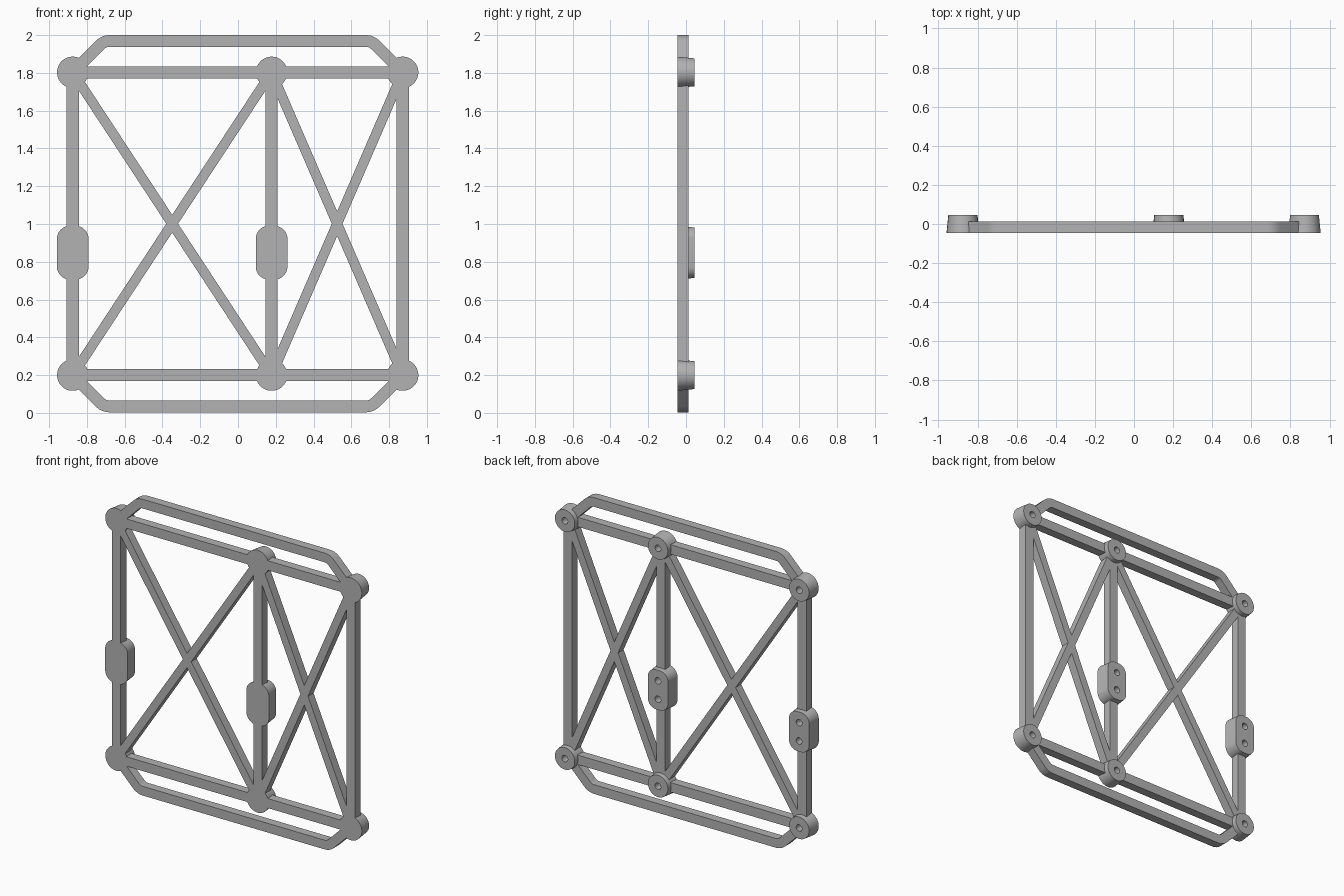
import bpy
import bmesh
import math
from mathutils import Vector

if "Cube" in bpy.data.objects:
    bpy.data.objects.remove(bpy.data.objects["Cube"], do_unlink=True)

FRONT, BAR_BACK, BOSS_BACK = -0.045, 0.014, 0.045
COLUMNS = {"right": -0.875, "middle": 0.178, "left": 0.872}
LOW, HIGH = 0.2, 1.803
PAD_Z = 0.848

grey = bpy.data.materials.new("plain grey")
grey.use_nodes = True
grey.diffuse_color = (0.45, 0.45, 0.45, 1)
grey.node_tree.nodes["Principled BSDF"].inputs["Base Color"].default_value = grey.diffuse_color


def prism(name, front, back, y0, y1):
    """Solid between a front outline and a back outline, both in x and z."""
    bm = bmesh.new()
    a = [bm.verts.new((p[0], y0, p[1])) for p in front]
    b = [bm.verts.new((p[0], y1, p[1])) for p in back]
    bm.faces.new(a)
    bm.faces.new(b[::-1])
    for i in range(len(a)):
        j = (i + 1) % len(a)
        bm.faces.new((a[i], b[i], b[j], a[j]))
    bmesh.ops.recalc_face_normals(bm, faces=bm.faces)
    mesh = bpy.data.meshes.new(name)
    bm.to_mesh(mesh)
    bm.free()
    mesh.materials.append(grey)
    obj = bpy.data.objects.new(name, mesh)
    bpy.context.collection.objects.link(obj)
    return obj


def smooth(obj):
    bpy.ops.object.select_all(action="DESELECT")
    obj.select_set(True)
    bpy.context.view_layer.objects.active = obj
    bpy.ops.object.shade_smooth_by_angle(angle=math.radians(35))


def rounded(x, z, w, h, r, n=10):
    """Outline of a rounded rectangle; a circle when w = h = 2r."""
    pts = []
    for q, (sx, sz) in enumerate(((1, 1), (-1, 1), (-1, -1), (1, -1))):
        cx, cz = x + sx * (w / 2 - r), z + sz * (h / 2 - r)
        for i in range(n):
            t = (q + (i + 0.5) / n) * math.pi / 2
            pts.append((cx + r * math.cos(t), cz + r * math.sin(t)))
    return pts


def mount(name, x, z, w, h, r, holes):
    """Tapered mount with blind screw holes in its back."""
    d = 0.009
    obj = prism(name, rounded(x, z, w, h, r),
                rounded(x, z, w - 2 * d, h - 2 * d, r - d), FRONT, BOSS_BACK)
    for dz in holes:
        circle = rounded(x, z + dz, 0.044, 0.044, 0.022, 5)
        cutter = prism("hole_cutter", circle, circle, -0.02, 0.1)
        cutter.hide_render = True
        mod = obj.modifiers.new("hole", "BOOLEAN")
        mod.object, mod.solver = cutter, "EXACT"
        bpy.context.view_layer.objects.active = obj
        bpy.ops.object.modifier_apply(modifier=mod.name)
        bpy.data.objects.remove(cutter, do_unlink=True)
    smooth(obj)


def bar(name, start, end, width, trim=0.045):
    """Straight bar that stops just inside the mounts at its ends."""
    a, b = Vector(start), Vector(end)
    u = (b - a).normalized()
    a, b = a + u * trim, b - u * trim
    s = Vector((-u.y, u.x)) * width / 2
    outline = [a + s, b + s, b - s, a - s]
    prism(name, outline, outline, FRONT, BAR_BACK)


def handle(name, z_boss, side):
    """Bent rail outside the frame, with rounded corners."""
    z_rail, r, bend = z_boss + side * 0.166, 0.07, math.pi / 4
    outer, inner = [], []
    for sx in (-1, 1):
        end_x = COLUMNS["right"] if sx < 0 else COLUMNS["left"]
        corner = end_x - sx * 0.166
        cut = r * math.tan(bend / 2)
        arc = []
        for i in range(7):
            t = bend * i / 6
            n = Vector((sx * math.sin(t), side * math.cos(t)))
            c = Vector((corner - sx * cut, z_rail - side * r))
            arc.append((c + n * r, n))
        arc.append((Vector((end_x, z_boss)) + Vector((-sx, side)) * 0.032, n))
        if sx < 0:
            arc.reverse()
        outer += [p + n * 0.031 for p, n in arc]
        inner += [p - n * 0.031 for p, n in arc]
    outline = outer + inner[::-1]
    smooth(prism(name, outline, outline, FRONT, BAR_BACK))


# Round bosses at the frame joints
for side, x in COLUMNS.items():
    for level, z in (("lower", LOW), ("upper", HIGH)):
        mount(f"{level}_{side}_boss", x, z, 0.166, 0.166, 0.083, (0,))

# Two-hole pads and the uprights they interrupt
for side in ("right", "middle"):
    x = COLUMNS[side]
    mount(f"{side}_pad", x, PAD_Z, 0.168, 0.285, 0.07, (-0.062, 0.062))
    bar(f"lower_{side}_upright", (x, LOW), (x, PAD_Z - 0.06), 0.064)
    bar(f"upper_{side}_upright", (x, PAD_Z + 0.06), (x, HIGH), 0.064)
bar("left_upright", (COLUMNS["left"], LOW), (COLUMNS["left"], HIGH), 0.064)

# Cross rails and diagonal braces of both bays
for bay, a, b in (("wide", "right", "middle"), ("narrow", "middle", "left")):
    xa, xb = COLUMNS[a], COLUMNS[b]
    bar(f"{bay}_lower_rail", (xa, LOW), (xb, LOW), 0.064)
    bar(f"{bay}_upper_rail", (xa, HIGH), (xb, HIGH), 0.064)
    bar(f"{bay}_rising_brace", (xa, LOW), (xb, HIGH), 0.052)
    bar(f"{bay}_falling_brace", (xa, HIGH), (xb, LOW), 0.052)

# Outer handles
handle("upper_handle", HIGH, 1)
handle("lower_handle", LOW, -1)
